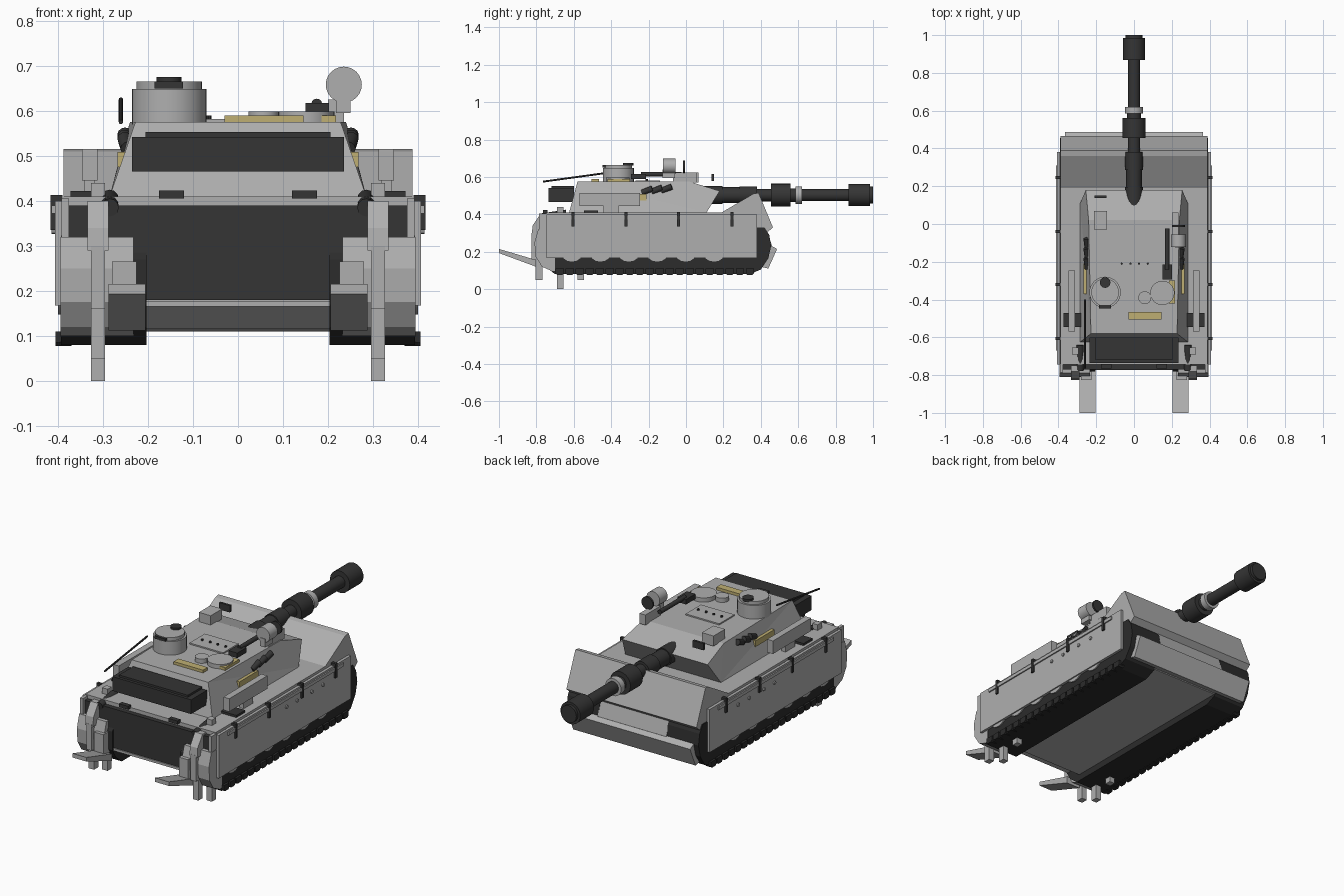
import bpy, bmesh, math
from mathutils import Vector


def material(name, col):
    m = bpy.data.materials.new(name)
    m.diffuse_color = (*col, 1)
    return m


GREY = material("armour grey", (0.43, 0.43, 0.43))
DARK = material("dark steel", (0.035, 0.035, 0.035))
TRACK = material("track rubber", (0.025, 0.025, 0.025))
TAN = material("tan stowage", (0.52, 0.43, 0.17))


def finish(name, bm, mat, smooth=False):
    bmesh.ops.recalc_face_normals(bm, faces=bm.faces)
    me = bpy.data.meshes.new(name)
    bm.to_mesh(me)
    bm.free()
    me.materials.append(mat)
    ob = bpy.data.objects.new(name, me)
    bpy.context.collection.objects.link(ob)
    if smooth:
        bpy.ops.object.select_all(action='DESELECT')
        ob.select_set(True)
        bpy.context.view_layer.objects.active = ob
        bpy.ops.object.shade_smooth_by_angle(angle=math.radians(35))
    return ob


def prism(name, x0, x1, pts, mat):
    """Side profile (y, z) extruded from x0 to x1."""
    bm = bmesh.new()
    a = [bm.verts.new((x0, y, z)) for y, z in pts]
    b = [bm.verts.new((x1, y, z)) for y, z in pts]
    bm.faces.new(a)
    bm.faces.new(b)
    for i in range(len(pts)):
        j = (i + 1) % len(pts)
        bm.faces.new((a[i], a[j], b[j], b[i]))
    return finish(name, bm, mat)


def box(name, x0, x1, y0, y1, z0, z1, mat):
    return prism(name, x0, x1, [(y0, z0), (y1, z0), (y1, z1), (y0, z1)], mat)


def pair(fn, name, x0, x1, *args):
    for s, side in ((1, "right"), (-1, "left")):
        fn(name + "_" + side, s * x0, s * x1, *args)


def rod(name, p, q, r, mat, sides=24):
    """Cylinder from p to q."""
    p, q = Vector(p), Vector(q)
    bm = bmesh.new()
    bmesh.ops.create_cone(bm, cap_ends=True, segments=sides, radius1=r, radius2=r,
                          depth=(q - p).length)
    rot = (q - p).to_track_quat('Z', 'Y')
    for v in bm.verts:
        v.co = rot @ v.co + (p + q) / 2
    return finish(name, bm, mat, sides > 8)


# Hull: upper body with the raised bow, lower tub, nose plate
prism("upper_hull", -0.388, 0.388,
      [(-0.745, 0.30), (-0.745, 0.41), (0.19, 0.41), (0.36, 0.51), (0.388, 0.515),
       (0.465, 0.33), (0.43, 0.30)], GREY)
prism("lower_hull", -0.205, 0.205,
      [(-0.745, 0.31), (-0.745, 0.17), (-0.68, 0.115), (0.40, 0.115), (0.46, 0.23),
       (0.435, 0.31)], GREY)
prism("nose_plate", -0.365, 0.365,
      [(0.40, 0.12), (0.44, 0.11), (0.487, 0.215), (0.45, 0.235), (0.42, 0.235)], GREY)
box("rear_plate", -0.375, 0.375, -0.77, -0.74, 0.18, 0.39, DARK)
box("rear_sill", -0.23, 0.23, -0.772, -0.74, 0.165, 0.178, GREY)
pair(box, "hull_rear_side", 0.375, 0.392, -0.785, -0.74, 0.28, 0.405, GREY)

# Tracks: rounded loop, edge shoes, road wheels
loop = [(-0.70, 0.08), (0.34, 0.08), (0.40, 0.105), (0.44, 0.165), (0.455, 0.23), (0.445, 0.29),
        (0.42, 0.33), (-0.74, 0.33), (-0.78, 0.27), (-0.78, 0.17), (-0.75, 0.12)]
pair(prism, "track", 0.203, 0.393, loop, TRACK)
for i in range(20):
    y = -0.675 + i * 0.0535
    pair(prism, f"track_shoe_{i}", 0.37, 0.405,
         [(y - 0.022, 0.11), (y - 0.022, 0.085), (y - 0.014, 0.077), (y + 0.014, 0.077),
          (y + 0.022, 0.085), (y + 0.022, 0.11)], TRACK)
for i in range(6):
    y = -0.61 + i * 0.152
    for s in (1, -1):
        rod(f"road_wheel_{i}_{s}", (s * 0.38, y, 0.215), (s * 0.4, y, 0.215), 0.068, GREY, 16)

# Side skirts with rail, straps and bolts
pair(box, "skirt", 0.392, 0.407, -0.745, 0.38, 0.168, 0.40, GREY)
pair(box, "skirt_rail", 0.405, 0.414, -0.67, 0.31, 0.372, 0.39, GREY)
for i, y in enumerate((-0.605, -0.32, -0.04, 0.245)):
    pair(box, f"strap_{i}", 0.39, 0.416, y - 0.008, y + 0.008, 0.335, 0.413, DARK)
for i, y in enumerate((-0.17, -0.08, 0.045, 0.14)):
    for s in (1, -1):
        rod(f"skirt_bolt_{i}_{s}", (s * 0.40, y, 0.335), (s * 0.414, y, 0.335), 0.009, GREY, 8)

# Rear track covers, stabiliser spades and legs
cover = [(-0.73, 0.32), (-0.79, 0.32), (-0.81, 0.25), (-0.805, 0.175), (-0.77, 0.12), (-0.72, 0.098),
         (-0.70, 0.098), (-0.70, 0.32)]
spade = [(-1.0, 0.193), (-1.0, 0.215), (-0.78, 0.15), (-0.78, 0.112)]
pair(prism, "rear_track_cover", 0.232, 0.394, cover, GREY)
pair(prism, "spade", 0.205, 0.288, spade, GREY)
pair(box, "spade_mount", 0.225, 0.28, -0.825, -0.77, 0.15, 0.265, GREY)
pair(box, "leg_main", 0.295, 0.327, -0.69, -0.655, 0.0, 0.44, GREY)
pair(box, "leg_rear", 0.295, 0.327, -0.805, -0.768, 0.05, 0.16, GREY)
pair(box, "leg_rear_upper", 0.295, 0.327, -0.825, -0.79, 0.16, 0.30, GREY)
pair(prism, "leg_rear_head", 0.288, 0.334,
     [(-0.825, 0.29), (-0.77, 0.29), (-0.75, 0.40), (-0.78, 0.40), (-0.82, 0.34)], GREY)
pair(box, "leg_inner", 0.295, 0.327, -0.58, -0.545, 0.05, 0.10, GREY)
for s in (1, -1):
    rod(f"rear_hinge_{s}", (s * 0.285, -0.775, 0.385), (s * 0.285, -0.64, 0.405), 0.02, DARK, 12)
pair(box, "rear_handle", 0.12, 0.175, -0.765, -0.74, 0.405, 0.423, DARK)
pair(box, "deck_clamp", 0.28, 0.372, -0.545, -0.47, 0.405, 0.422, DARK)

# Turret: profile with a half width at each corner
bm = bmesh.new()
prof = [(-0.58, 0.575, 0.228), (0.02, 0.575, 0.24), (0.18, 0.525, 0.255), (0.11, 0.41, 0.285),
        (-0.625, 0.41, 0.285)]
right = [bm.verts.new((w, y, z)) for y, z, w in prof]
left = [bm.verts.new((-w, y, z)) for y, z, w in prof]
for i in range(5):
    j = (i + 1) % 5
    bm.faces.new((right[i], right[j], left[j], left[i]))
for v in (right, left):
    bm.faces.new((v[0], v[1], v[3]))
    bm.faces.new((v[0], v[3], v[4]))
    bm.faces.new((v[1], v[2], v[3]))
finish("turret", bm, GREY)
box("bustle_bin", -0.235, 0.235, -0.735, -0.60, 0.465, 0.542, DARK)
box("bustle_lid", -0.205, 0.205, -0.72, -0.60, 0.54, 0.553, DARK)
pair(box, "turret_side_bin", 0.312, 0.347, -0.57, -0.245, 0.445, 0.515, GREY)
pair(box, "side_bin_bracket", 0.318, 0.342, -0.44, -0.36, 0.405, 0.45, GREY)
pair(box, "side_stowage", 0.25, 0.268, -0.37, -0.21, 0.475, 0.508, TAN)

# Gun, stacked along its axis: start, end, radius, material
stack = [(0.08, 0.195, 0.048, DARK), (0.195, 0.285, 0.042, DARK), (0.285, 0.38, 0.047, DARK),
         (0.38, 0.46, 0.033, DARK), (0.455, 0.56, 0.061, DARK), (0.56, 0.59, 0.036, DARK),
         (0.585, 0.62, 0.047, GREY), (0.62, 0.87, 0.032, DARK), (0.868, 0.985, 0.059, DARK),
         (0.985, 1.0, 0.046, DARK)]
for i, (a, b, rad, m) in enumerate(stack):
    rod(f"gun_section_{i}", (0, a, 0.503), (0, b, 0.503), rad, m)

# Commander's cupola
rod("cupola", (-0.153, -0.362, 0.57), (-0.153, -0.362, 0.648), 0.083, GREY, 32)
rod("cupola_rim", (-0.153, -0.362, 0.645), (-0.153, -0.362, 0.665), 0.073, GREY, 32)
rod("cupola_periscope", (-0.153, -0.31, 0.66), (-0.153, -0.31, 0.675), 0.028, DARK)
box("cupola_hinge", -0.185, -0.122, -0.447, -0.43, 0.65, 0.665, DARK)

# Roof fittings
rod("loader_hatch", (0.15, -0.365, 0.57), (0.15, -0.365, 0.598), 0.064, GREY, 32)
rod("roof_vent", (0.057, -0.39, 0.57), (0.057, -0.39, 0.598), 0.034, GREY)
box("roof_stowage_rear", -0.03, 0.145, -0.505, -0.465, 0.575, 0.59, TAN)
box("roof_stowage_side", 0.185, 0.218, -0.42, -0.30, 0.57, 0.59, TAN)
box("roof_panel", -0.10, 0.10, -0.27, -0.14, 0.57, 0.582, GREY)
for i in range(4):
    x = -0.065 + i * 0.046
    rod(f"roof_bolt_{i}", (x, -0.21, 0.58), (x, -0.21, 0.59), 0.006, DARK, 8)
box("gunner_sight", -0.212, -0.142, -0.03, 0.068, 0.57, 0.625, GREY)
box("sight_guard", -0.208, -0.145, 0.137, 0.15, 0.578, 0.615, DARK)
box("roof_gun_body", 0.15, 0.202, -0.295, -0.215, 0.59, 0.617, DARK)
rod("roof_gun_barrel", (0.175, -0.24, 0.615), (0.175, -0.025, 0.615), 0.012, DARK, 12)

# Searchlight
box("searchlight_post", 0.218, 0.25, -0.125, -0.06, 0.595, 0.64, GREY)
box("searchlight_base", 0.20, 0.235, -0.07, 0.06, 0.57, 0.625, GREY)
rod("searchlight", (0.235, -0.122, 0.658), (0.235, -0.055, 0.658), 0.04, GREY)
rod("searchlight_lens", (0.235, -0.015, 0.655), (0.235, -0.005, 0.655), 0.034, DARK)

# Smoke launchers and aerial
for s in (1, -1):
    for i in range(3):
        y = -0.235 + i * 0.052
        rod(f"smoke_launcher_{i}_{s}", (s * 0.245, y, 0.516 + i * 0.005),
            (s * 0.252, y + 0.055, 0.538 + i * 0.005), 0.016, DARK, 12)
rod("aerial", (-0.26, -0.765, 0.575), (-0.26, -0.40, 0.625), 0.005, DARK, 8)
